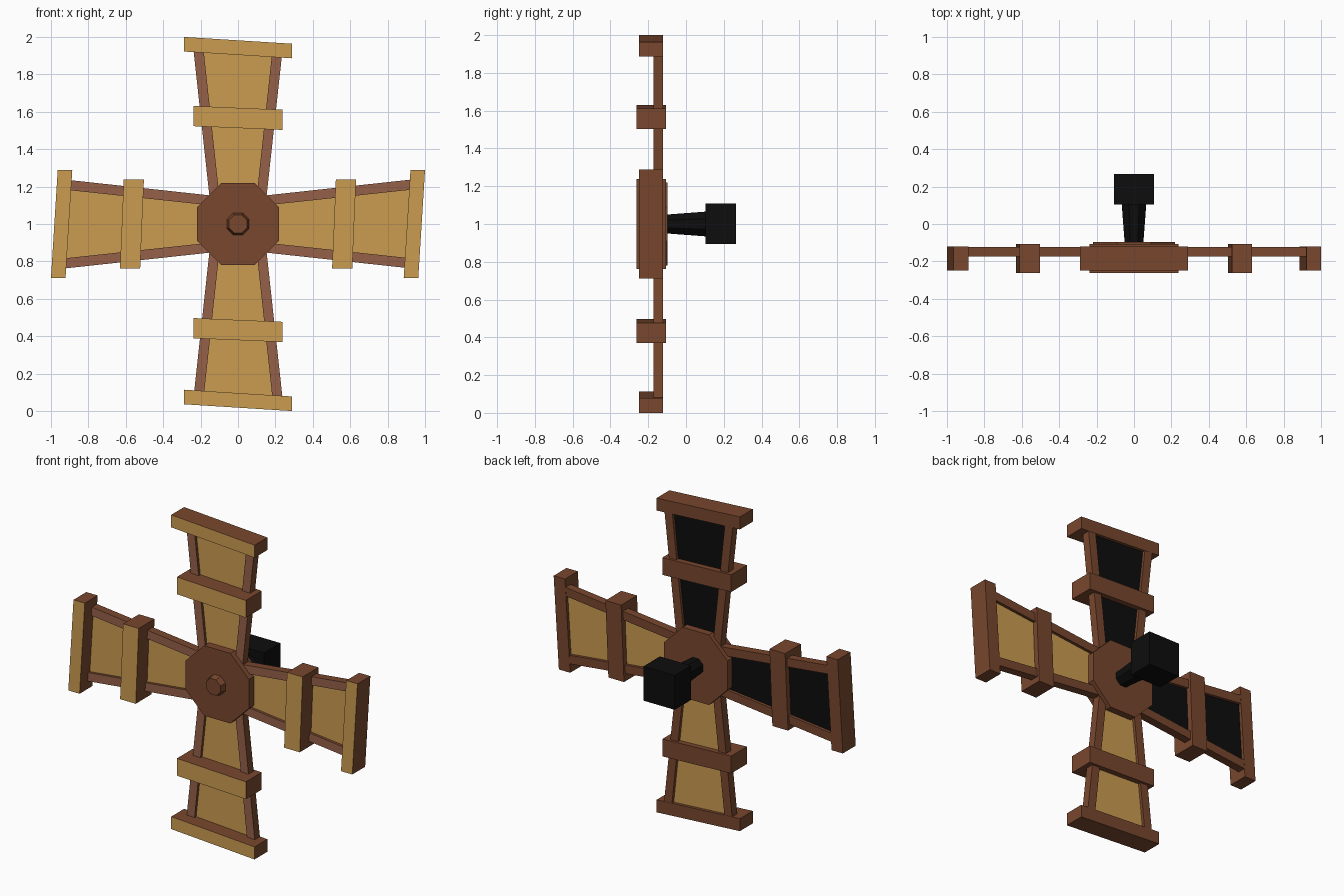
import bpy, bmesh, math

if "Cube" in bpy.data.objects:
    bpy.data.objects.remove(bpy.data.objects["Cube"])


def material(name, rgb):
    m = bpy.data.materials.new(name)
    m.diffuse_color = (*rgb, 1)
    m.use_nodes = True
    m.node_tree.nodes["Principled BSDF"].inputs["Base Color"].default_value = m.diffuse_color
    return m


GOLD = material("pale_wood", (0.60, 0.33, 0.083))
BROWN = material("dark_wood", (0.19, 0.063, 0.027))
RAIL = material("rail_wood", (0.30, 0.12, 0.067))
BLACK = material("black", (0.004, 0.004, 0.004))


def loft(name, front, back, y0, y1, side, front_mat=None, back_mat=None, turn=0):
    """Solid between a front (x, z) outline at y0 and a back outline at y1.
    Outlines are relative to the hub axis and turned by quarter turns."""
    a = turn * math.pi / 2
    c, s = math.cos(a), math.sin(a)
    bm = bmesh.new()
    rings = [[bm.verts.new((x * c - z * s, y, 1 + x * s + z * c)) for x, z in pts]
             for pts, y in ((front, y0), (back, y1))]
    n = len(front)
    for i in range(n):
        j = (i + 1) % n
        bm.faces.new((rings[0][i], rings[0][j], rings[1][j], rings[1][i]))
    f = bm.faces.new(rings[0])
    f.material_index = 1
    b = bm.faces.new(rings[1])
    b.material_index = 2
    bmesh.ops.recalc_face_normals(bm, faces=bm.faces)
    me = bpy.data.meshes.new(name)
    bm.to_mesh(me)
    bm.free()
    for m in (side, front_mat or side, back_mat or side):
        me.materials.append(m)
    ob = bpy.data.objects.new(name, me)
    bpy.context.collection.objects.link(ob)
    return ob


def prism(name, pts, y0, y1, side, front_mat=None, back_mat=None, turn=0):
    return loft(name, pts, pts, y0, y1, side, front_mat, back_mat, turn)


def octagon(apothem):
    r = apothem / math.cos(math.pi / 8)
    return [(r * math.cos(math.pi / 8 + k * math.pi / 4),
             r * math.sin(math.pi / 8 + k * math.pi / 4)) for k in range(8)]


def bar(half_w, z, half_h, drop):
    """Slightly slanted crossbar outline, higher on its left."""
    return [(-half_w, z + drop - half_h), (half_w, z - drop - half_h),
            (half_w, z - drop + half_h), (-half_w, z + drop + half_h)]


# Four sails, each a quarter turn from the last: top, left, bottom, right
for k, name in enumerate(("top", "left", "bottom", "right")):
    cloth_back = BLACK if k < 2 else GOLD
    for side, sx in (("left", -1), ("right", 1)):
        rail = [(sx * 0.10, 0.15), (sx * 0.153, 0.15), (sx * 0.238, 0.93), (sx * 0.184, 0.93)]
        prism(f"{name}_sail_{side}_rail", rail, -0.173, -0.122, BROWN, RAIL, turn=k)
    cloth = [(-0.11, 0.15), (0.11, 0.15), (0.19, 0.93), (-0.19, 0.93)]
    prism(f"{name}_sail_panel", cloth, -0.156, -0.14, GOLD, GOLD, cloth_back, turn=k)
    prism(f"{name}_sail_middle_bar", bar(0.238, 0.567, 0.054, 0.010),
          -0.263, -0.106, BROWN, GOLD, turn=k)
    prism(f"{name}_sail_end_bar", bar(0.288, 0.943, 0.039, 0.018),
          -0.248, -0.121, BROWN, GOLD, turn=k)

# Hub and front boss
prism("hub", octagon(0.219), -0.205, -0.097, BROWN)
loft("hub_boss", octagon(0.049), octagon(0.06), -0.245, -0.2, BROWN)

# Shaft and mounting block behind the hub
loft("shaft", octagon(0.05), octagon(0.066), -0.10, 0.11, BLACK)
prism("mounting_block", [(-0.108, -0.106), (0.108, -0.106), (0.108, 0.108), (-0.108, 0.108)],
      0.103, 0.266, BLACK)
